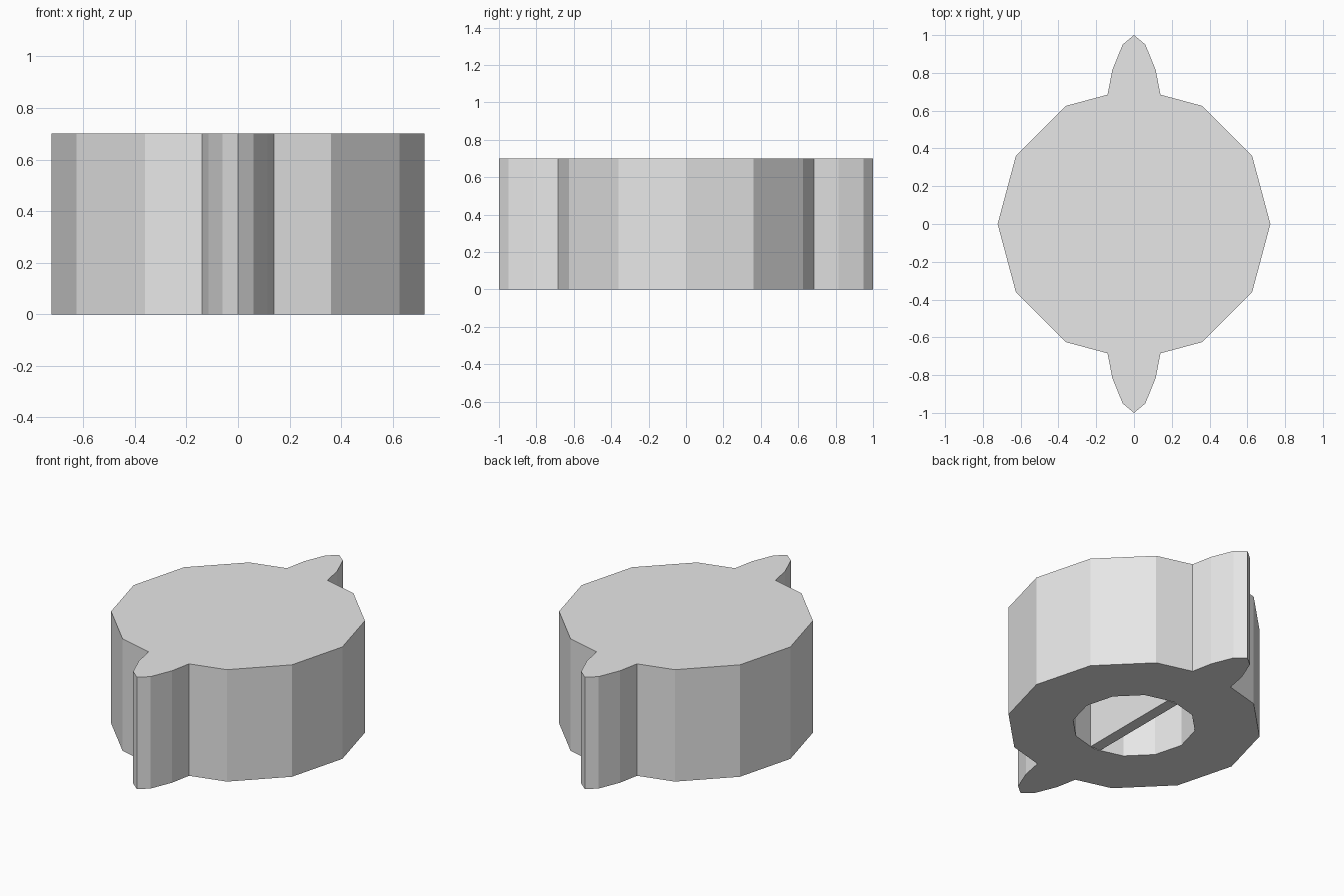
import bpy
import bmesh
from math import cos, sin, tan, pi, radians

HEIGHT = 0.70
BODY_R = 0.722
HOLE_R = 0.35
HOLE_DEPTH = 0.5
BAR_HALF = 0.035
SIDES = 12

default = bpy.data.objects.get("Cube")
if default:
    bpy.data.objects.remove(default, do_unlink=True)

grey = bpy.data.materials.new("light grey")
grey.use_nodes = True
grey.diffuse_color = (0.8, 0.8, 0.8, 1)
grey.node_tree.nodes["Principled BSDF"].inputs["Base Color"].default_value = (0.8, 0.8, 0.8, 1)


def finish(name, bm):
    bmesh.ops.recalc_face_normals(bm, faces=bm.faces)
    mesh = bpy.data.meshes.new(name)
    bm.to_mesh(mesh)
    bm.free()
    mesh.materials.append(grey)
    obj = bpy.data.objects.new(name, mesh)
    bpy.context.collection.objects.link(obj)
    return obj


def prism(name, outline, z0, z1):
    """Closed upright solid from a plan outline."""
    bm = bmesh.new()
    face = bm.faces.new([bm.verts.new((x, y, z0)) for x, y in outline])
    top = bmesh.ops.extrude_face_region(bm, geom=[face], use_keep_orig=True)
    verts = [g for g in top["geom"] if isinstance(g, bmesh.types.BMVert)]
    bmesh.ops.translate(bm, verts=verts, vec=(0, 0, z1 - z0))
    return finish(name, bm)


# Twelve-sided body with a blind socket opening downwards
bm = bmesh.new()
rings = []
for r, z in [(BODY_R, HEIGHT), (BODY_R, 0), (HOLE_R, 0), (HOLE_R, HOLE_DEPTH)]:
    angles = [2 * pi * i / SIDES for i in range(SIDES)]
    rings.append([bm.verts.new((r * cos(a), r * sin(a), z)) for a in angles])
for a, b in zip(rings, rings[1:]):
    for i in range(SIDES):
        j = (i + 1) % SIDES
        bm.faces.new((a[i], a[j], b[j], b[i]))
bm.faces.new(rings[0])
bm.faces.new(rings[-1])
finish("body", bm)

# Pointed fins at the front and back, seated against the body's facets
seat_y = BODY_R - 0.14 * tan(radians(15))
half = [(0.14, seat_y), (0.115, 0.815), (0.06, 0.95)]
outline = [(0, BODY_R)] + half + [(0, 1.0)] + [(-x, y) for x, y in reversed(half)]
for name, side in (("back_fin", 1), ("front_fin", -1)):
    prism(name, [(x, y * side) for x, y in outline], 0, HEIGHT)

# Thin bar dividing the socket from front to back
end = HOLE_R - BAR_HALF * tan(radians(15))
prism("socket_bar", [(-BAR_HALF, -end), (BAR_HALF, -end), (BAR_HALF, end), (-BAR_HALF, end)],
      0, HOLE_DEPTH)
